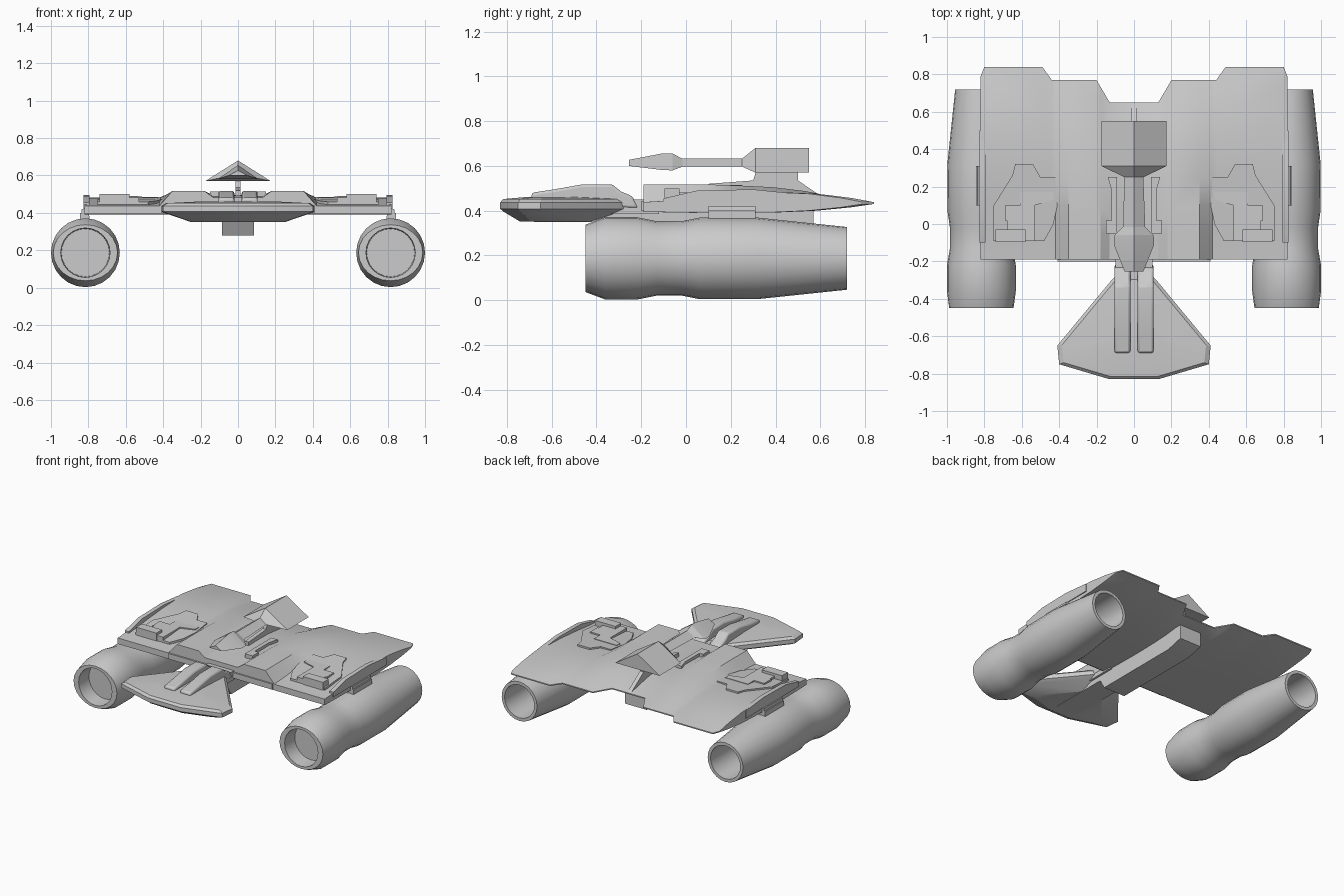
import bpy, bmesh, math
from mathutils import Vector

if "Cube" in bpy.data.objects:
    bpy.data.objects.remove(bpy.data.objects["Cube"])


def make(name, verts, faces, mirror=False, angle=30, bevel=0):
    me = bpy.data.meshes.new(name)
    me.from_pydata(verts, [], faces)
    bm = bmesh.new()
    bm.from_mesh(me)
    bmesh.ops.recalc_face_normals(bm, faces=bm.faces)
    bm.to_mesh(me)
    bm.free()
    ob = bpy.data.objects.new(name, me)
    bpy.context.collection.objects.link(ob)
    bpy.ops.object.select_all(action='DESELECT')
    ob.select_set(True)
    bpy.context.view_layer.objects.active = ob
    bpy.ops.object.shade_smooth_by_angle(angle=math.radians(angle))
    if bevel:
        b = ob.modifiers.new("Bevel", 'BEVEL')
        b.width, b.segments = bevel, 2
    if mirror:
        m = ob.modifiers.new("Mirror", 'MIRROR')
        m.use_clip = True
    return ob


def loft(name, rings, start=True, end=True, **kw):
    n = len(rings[0])
    verts = [p for r in rings for p in r]
    faces = [(i * n + j, i * n + (j + 1) % n, (i + 1) * n + (j + 1) % n, (i + 1) * n + j)
             for i in range(len(rings) - 1) for j in range(n)]
    if start:
        faces.append(tuple(range(n)))
    if end:
        faces.append(tuple(range(len(verts) - n, len(verts))))
    return make(name, verts, faces, **kw)


def plate(name, outline, z0, z1, **kw):
    return loft(name, [[(x, y, z) for x, y in outline] for z in (z0, z1)], **kw)


def side_plate(name, outline, x0, x1, **kw):
    return loft(name, [[(x, y, z) for y, z in outline] for x in (x0, x1)], **kw)


def box(name, x0, x1, y0, y1, z0, z1, **kw):
    return plate(name, [(x0, y0), (x1, y0), (x1, y1), (x0, y1)], z0, z1, **kw)


def both(half):
    return half + [(-x, y) for x, y in reversed(half)]


# engine nacelles: hollow at both ends, slightly wide front mouth
SIDES = 24
nacelle = [(-.34, .128, .128), (-.45, .132, .132), (-.45, .172, .15), (-.36, .184, .184),
           (-.22, .184, .184), (-.13, .168, .166), (-.02, .168, .166), (.06, .18, .182),
           (.32, .182, .182), (.72, .14, .14), (.72, .118, .118), (.45, .118, .118)]
loft("engine_nacelle", [[(.816 + rx * math.cos(a), y, .187 + rz * math.sin(a))
                         for a in [2 * math.pi * k / SIDES for k in range(SIDES)]]
                        for y, rx, rz in nacelle], mirror=True, angle=35)

# nacelle pylons and wing tip rails
loft("nacelle_pylon", [[(x, y, z) for x, y in ((x0, .1), (x1, .1), (x1, .31), (x0, .31))]
                       for x0, x1, z in ((.79, .845, .34), (.80, .835, .42))], mirror=True)
box("pylon_collar", .815, .845, .1, .31, .36, .40, mirror=True)
side_plate("wing_tip_rail", [(-.1, .42), (-.1, .455), (.05, .49), (.3, .495), (.5, .475), (.5, .42)],
           .795, .826, mirror=True)

# main wing: (t, outer top, raised centre top, bottom) along the chord
chord = [(0, .438, .517, .395), (.15, .447, .518, .392), (.3, .463, .517, .390),
         (.45, .476, .512, .390), (.6, .482, .505, .393), (.75, .476, .488, .400),
         (.9, .457, .459, .415), (1, .438, .438, .430)]
# (x, trailing edge y, raised amount) across the span
span = [(0, .65, .55), (.13, .65, .55), (.18, .735, 1), (.2, .77, 1), (.35, .77, 1),
        (.42, .77, 0), (.44, .77, 0), (.49, .84, 0), (.80, .84, 0), (.82, .79, 0)]
rings = []
for x, yt, h in span:
    ys = [-.19 + t * (yt + .19) for t, *_ in chord]
    top = [(x, y, a + h * (b - a)) for y, (_, a, b, _) in zip(ys, chord)]
    low = [(x, y, c) for y, (*_, c) in zip(ys, chord)]
    rings.append(top + low[::-1])
loft("main_wing", rings, start=False, mirror=True, angle=25)
box("wing_front_lip", -.41, .41, -.20, -.15, .40, .44)

# raised equipment on the wings
loft("wing_panel", [[(x, y, z + .075 * (y + .09)) for x, y in
                     [(.48, -.09), (.75, -.09), (.75, .1), (.65, .26), (.635, .32), (.54, .32),
                      (.50, .25), (.42, .25), (.41, .1), (.43, 0)]] for z in (.42, .459)], mirror=True)
plate("wing_step_block", [(.53, -.09), (.68, -.09), (.68, .02), (.69, .02), (.69, .10), (.61, .10),
                          (.61, .17), (.43, .17), (.43, .13), (.53, .10)], .43, .482, mirror=True)
box("wing_front_block", .58, .74, -.095, -.03, .435, .50, mirror=True)

# ledges beside the centre channel
plate("channel_ledge", [(.09, -.05), (.15, -.05), (.15, .02), (.12, .02), (.12, .18), (.14, .25),
                        (.09, .25)], .46, .515, mirror=True)

# front command hull with chamfered rim
rim = both([(.10, -.28), (.12, -.30), (.41, -.65), (.40, -.75), (.13, -.83)])
mid = Vector((0, -.6))


def shrink(f):
    return [tuple(mid + (Vector(p) - mid) * f) for p in rim]


loft("command_hull", [[(x, y, z) for x, y in shrink(f)] for f, z in
                      ((.62, .352), (.93, .395), (1, .408), (1, .437), (.94, .452), (.45, .462))],
     angle=20)

# neck and keel below
box("neck", -.10, .10, -.42, -.12, .385, .45)
side_plate("keel", [(-.68, .35), (-.24, .35), (-.2, .28), (.45, .28), (.57, .31), (.57, .41), (-.68, .41)],
           -.085, .085)

# twin blocks along the hull top
side_plate("hull_top_block", [(-.69, .43), (-.69, .48), (-.59, .495), (-.46, .518), (-.33, .518),
                              (-.29, .485), (-.24, .465), (-.21, .41)], .02, .105,
           mirror=True, bevel=.012)

# roof pod: triangular section, (y, half width, base z, ridge z)
pod = [(-.255, .05, .60, .627), (-.11, .108, .582, .655), (-.06, .105, .58, .655),
       (-.015, .06, .597, .632), (.25, .05, .597, .632), (.31, .175, .57, .68), (.55, .175, .57, .68)]
loft("roof_pod", [[(-w, y, b), (w, y, b), (0, y, t)] for y, w, b, t in pod], angle=15)

# fin carrying the roof pod
side_plate("roof_fin", [(.1, .47), (.1, .52), (.3, .535), (.32, .60), (.5, .60), (.5, .535), (.64, .44)],
           -.014, .014)
